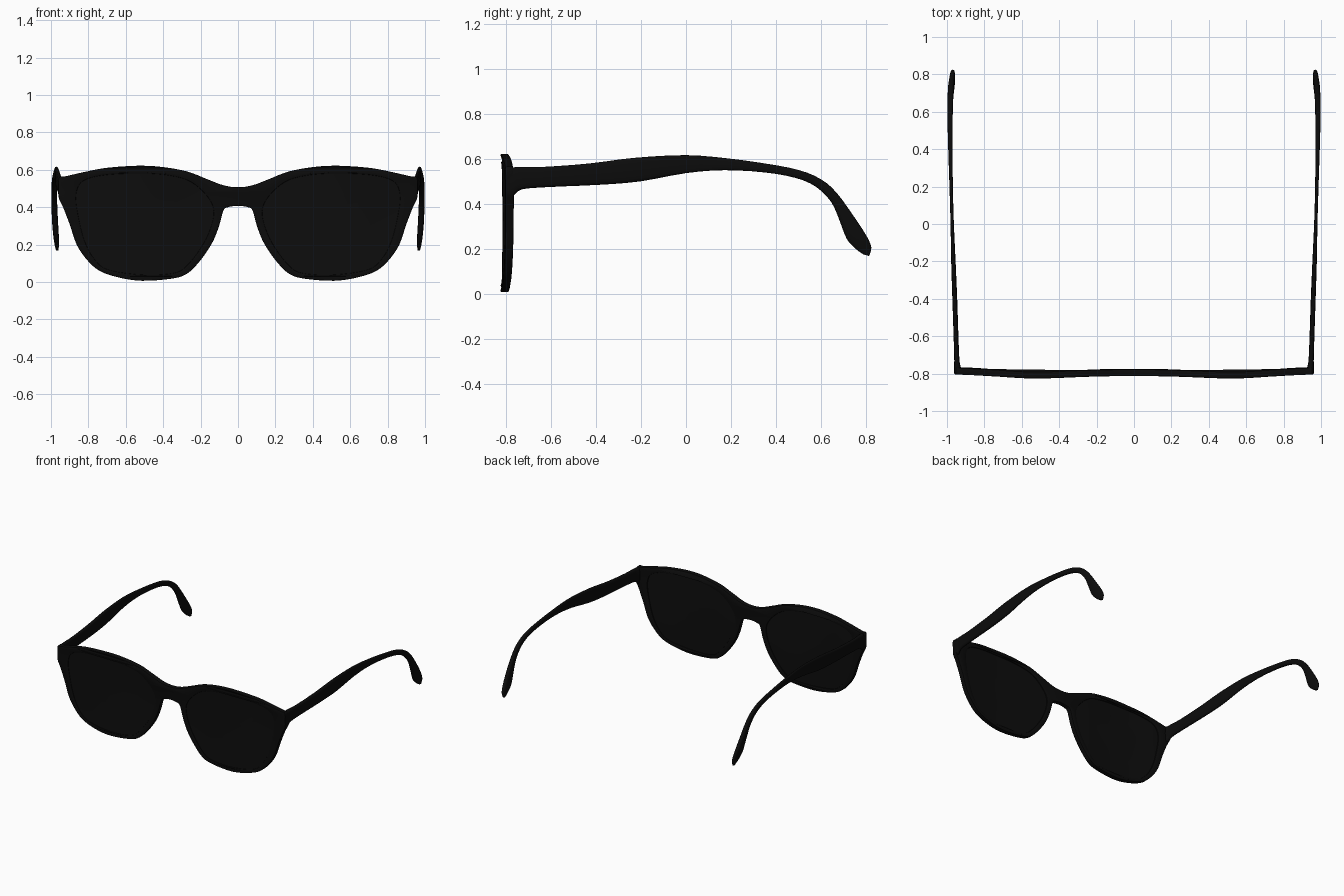
import bpy, bmesh, math
from mathutils import Vector

if "Cube" in bpy.data.objects:
    bpy.data.objects.remove(bpy.data.objects["Cube"])


def material(name, value):
    m = bpy.data.materials.new(name)
    m.diffuse_color = (value, value, value, 1)
    m.use_nodes = True
    m.node_tree.nodes["Principled BSDF"].inputs["Base Color"].default_value = m.diffuse_color
    return m


black = material("frame black", 0.0035)
tint = material("lens black", 0.004)


def smooth(pts, closed=True, n=4):
    """Catmull-Rom interpolation through points of any dimension."""
    pts = [Vector(p) for p in pts]
    c, out = len(pts), []
    pick = (lambda i: pts[i % c]) if closed else (lambda i: pts[min(max(i, 0), c - 1)])
    for i in range(c if closed else c - 1):
        a, b, d, e = (pick(i + k) for k in (-1, 0, 1, 2))
        for s in range(n):
            t = s / n
            out.append(0.5 * (2 * b + (d - a) * t + (2 * a - 5 * b + 4 * d - e) * t * t
                              + (3 * b - a - 3 * d + e) * t ** 3))
    if not closed:
        out.append(pts[-1])
    return out


def front_y(x, z):
    """Depth of the gently waved front."""
    x = abs(x)
    return (-0.793 - 0.010 * math.exp(-((x - 0.52) / 0.22) ** 2)
            - 0.005 * ((z - 0.31) / 0.31) ** 2 + 0.010 * max(0, (x - 0.6) / 0.36))


def finish(name, mesh, mat, angle=40):
    ob = bpy.data.objects.new(name, mesh)
    bpy.context.collection.objects.link(ob)
    mesh.materials.clear()
    mesh.materials.append(mat)
    bpy.ops.object.select_all(action='DESELECT')
    ob.select_set(True)
    bpy.context.view_layer.objects.active = ob
    bpy.ops.object.shade_smooth_by_angle(angle=math.radians(angle))
    return ob


# Right half of the outer outline (x, z), from top centre round to bottom centre
half = [(0, .502), (.08, .513), (.17, .547), (.275, .587), (.41, .611), (.54, .617),
        (.70, .606), (.81, .586), (.92, .561), (.953, .556), (.955, .50), (.953, .45),
        (.932, .405), (.895, .31), (.857, .2), (.80, .118), (.735, .063), (.635, .029),
        (.515, .012), (.365, .022), (.28, .046), (.21, .113), (.145, .207), (.108, .295),
        (.082, .385), (.055, .405), (0, .413)]
outline = half + [(-x, z) for x, z in reversed(half[1:-1])]
# Right lens outline
lens = [(.5, .585), (.7, .578), (.83, .545), (.87, .47), (.86, .36), (.825, .22),
        (.77, .118), (.69, .06), (.5, .034), (.34, .044), (.27, .085), (.195, .18),
        (.145, .28), (.125, .38), (.16, .46), (.25, .54), (.36, .573)]

# Front frame: filled outline with two lens openings, bent to the front depth
curve = bpy.data.curves.new("frame_outline", 'CURVE')
curve.dimensions = '2D'
curve.fill_mode = 'BOTH'
curve.extrude, curve.bevel_depth, curve.bevel_resolution = 0.013, 0.005, 1
right_hole = smooth(lens)
left_hole = [Vector((-p.x, p.y)) for p in reversed(right_hole)]
for pts in (smooth(outline), right_hole, left_hole):
    sp = curve.splines.new('POLY')
    sp.points.add(len(pts) - 1)
    for q, p in zip(sp.points, pts):
        q.co = (p.x, p.y, 0, 1)
    sp.use_cyclic_u = True
helper = bpy.data.objects.new("frame_outline", curve)
bpy.context.collection.objects.link(helper)
dg = bpy.context.evaluated_depsgraph_get()
mesh = bpy.data.meshes.new_from_object(helper.evaluated_get(dg))
bpy.data.objects.remove(helper)
for v in mesh.vertices:
    x, z, d = v.co
    v.co = (x, front_y(x, z) - d, z)
bm = bmesh.new()
bm.from_mesh(mesh)
bmesh.ops.remove_doubles(bm, verts=bm.verts, dist=1e-5)
bmesh.ops.recalc_face_normals(bm, faces=bm.faces)
bm.to_mesh(mesh)
bm.free()
finish("front_frame", mesh, black)


# Lenses: concentric rings on both faces, joined at the edge
def make_lens(side):
    bm = bmesh.new()
    centre = Vector((.5, .31))
    rings = [(s, d) for d in (-0.014, 0.012) for s in (.3, .6, .85, 1.012)]
    rings = rings[:4] + rings[:3:-1]
    loops = []
    for s, d in rings:
        loop = []
        for p in right_hole:
            q = centre + (p - centre) * s
            loop.append(bm.verts.new((side * q.x, front_y(q.x, q.y) + d, q.y)))
        loops.append(loop)
    n = len(right_hole)
    for a, b in zip(loops, loops[1:]):
        for i in range(n):
            bm.faces.new((a[i], a[(i + 1) % n], b[(i + 1) % n], b[i]))
    bm.faces.new(loops[0])
    bm.faces.new(loops[-1])
    bmesh.ops.recalc_face_normals(bm, faces=bm.faces)
    me = bpy.data.meshes.new("lens")
    bm.to_mesh(me)
    bm.free()
    finish("right_lens" if side > 0 else "left_lens", me, tint)


# Temple arm stations: top (y, z), bottom (y, z), centre x, half thickness
arm = [((-.800, .558), (-.800, .440), .943, .017), ((-.765, .563), (-.765, .440), .944, .018),
       ((-.73, .565), (-.73, .465), .947, .014), ((-.63, .565), (-.61, .475), .951, .013),
       ((-.43, .58), (-.385, .485), .958, .013), ((-.23, .605), (-.205, .50), .965, .012),
       ((0, .617), (0, .537), .972, .009), ((.19, .602), (.17, .55), .977, .009),
       ((.37, .577), (.35, .54), .981, .011), ((.505, .55), (.49, .515), .983, .013),
       ((.60, .51), (.58, .475), .983, .014), ((.67, .45), (.645, .41), .982, .015),
       ((.75, .34), (.68, .335), .979, .016), ((.805, .255), (.715, .245), .973, .015),
       ((.825, .205), (.755, .200), .969, .012), ((.815, .168), (.79, .175), .967, .007)]


# Arms: rounded sections lofted along the stations
def make_arm(side):
    bm = bmesh.new()
    loops = []
    for ty, tz, by, bz, cx, w in smooth([(*t, *b, x, w) for t, b, x, w in arm], False, 3):
        loop = []
        for k in range(16):
            a = 2 * math.pi * k / 16
            c, s = math.cos(a), math.sin(a)
            u = math.copysign(abs(c) ** .6, c)
            t = .5 + .5 * math.copysign(abs(s) ** .8, s)
            loop.append(bm.verts.new((side * (cx + w * u), by + (ty - by) * t,
                                      bz + (tz - bz) * t)))
        loops.append(loop)
    for a, b in zip(loops, loops[1:]):
        for i in range(16):
            bm.faces.new((a[i], a[(i + 1) % 16], b[(i + 1) % 16], b[i]))
    bm.faces.new(loops[0])
    bm.faces.new(loops[-1])
    bmesh.ops.recalc_face_normals(bm, faces=bm.faces)
    me = bpy.data.meshes.new("arm")
    bm.to_mesh(me)
    bm.free()
    finish("right_arm" if side > 0 else "left_arm", me, black, 60)


for side in (1, -1):
    make_lens(side)
    make_arm(side)
